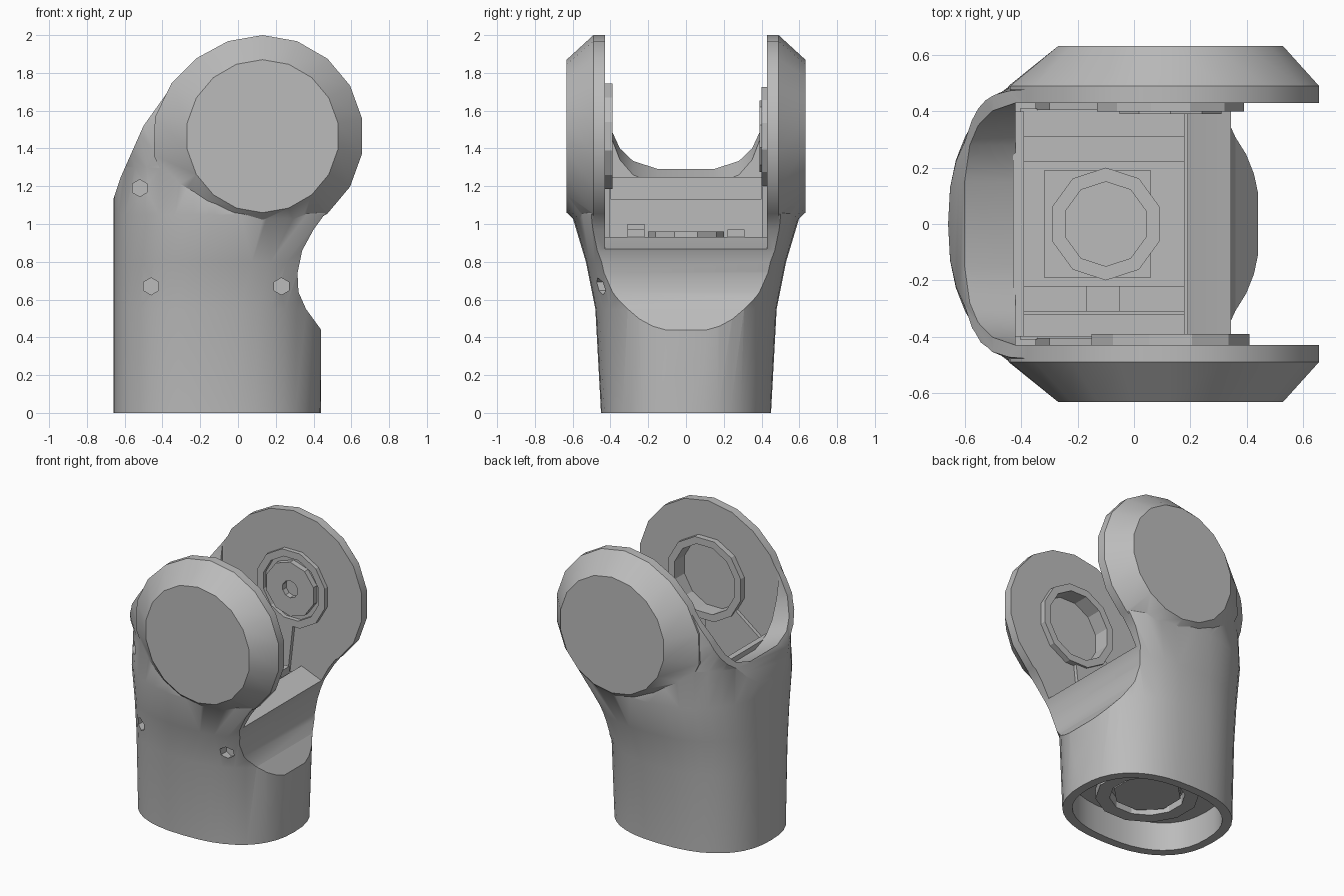
import bpy, bmesh, math
from mathutils import Vector

cube = bpy.data.objects.get("Cube")
if cube:
    bpy.data.objects.remove(cube, do_unlink=True)

grey = bpy.data.materials.new("light_grey")
grey.use_nodes = True
grey.diffuse_color = (0.5, 0.5, 0.5, 1)
grey.node_tree.nodes["Principled BSDF"].inputs["Base Color"].default_value = grey.diffuse_color

HUB = Vector((0.13, 0, 1.465))  # pivot of the fork
INNER = 0.43                    # inner face of each fork ear


def loft(name, rings):
    """Solid skinned through equal-length rings of points."""
    bm = bmesh.new()
    rows = [[bm.verts.new(p) for p in ring] for ring in rings]
    for a, b in zip(rows, rows[1:]):
        for i in range(len(a)):
            j = (i + 1) % len(a)
            bm.faces.new((a[i], a[j], b[j], b[i]))
    bm.faces.new(rows[0][::-1])
    bm.faces.new(rows[-1])
    bmesh.ops.recalc_face_normals(bm, faces=bm.faces)
    mesh = bpy.data.meshes.new(name)
    bm.to_mesh(mesh)
    bm.free()
    mesh.materials.append(grey)
    ob = bpy.data.objects.new(name, mesh)
    bpy.context.collection.objects.link(ob)
    return ob


def box(name, x0, x1, y0, y1, z0, z1):
    return loft(name, [[(x0, y0, z), (x1, y0, z), (x1, y1, z), (x0, y1, z)] for z in (z0, z1)])


def disc(name, centre, steps, sides, axis="Y", bulge=0.0):
    """Turned solid: steps are (position, radius); bulge stretches the wide steps toward the back wall."""
    rings = []
    for d, r in steps:
        ring = []
        for i in range(sides):
            t = math.tau * (i + 0.5) / sides
            rr = r
            if r > 0.5:
                rr += bulge * max(0, math.cos(t - math.radians(185))) ** 4
            u, v = rr * math.cos(t), rr * math.sin(t)
            ring.append(Vector(centre) + Vector((u, d, v) if axis == "Y" else (u, v, d)))
        rings.append(ring)
    return loft(name, rings)


def combine(target, tool, operation):
    mod = target.modifiers.new(operation.lower(), "BOOLEAN")
    mod.operation, mod.object, mod.solver = operation, tool, "EXACT"
    bpy.context.view_layer.objects.active = target
    bpy.ops.object.modifier_apply(modifier=mod.name)
    bpy.data.objects.remove(tool, do_unlink=True)


def oval(z, x0, x1, half_y, sides=40, n=2.4):
    ring = []
    for i in range(sides):
        t = math.tau * i / sides
        c, s = math.cos(t), math.sin(t)
        ring.append(((x0 + x1) / 2 + (x1 - x0) / 2 * math.copysign(abs(c) ** (2 / n), c),
                     half_y * math.copysign(abs(s) ** (2 / n), s), z))
    return ring


# Flared oval housing
sections = [(0, -0.66, 0.44, 0.45), (0.55, -0.66, 0.45, 0.48), (0.8, -0.66, 0.55, 0.53),
            (1.05, -0.66, 0.69, 0.605), (1.3, -0.66, 0.76, 0.59), (1.6, -0.84, 0.8, 0.52),
            (2.05, -0.9, 0.8, 0.46)]
housing = loft("housing", [oval(*s) for s in sections])

# Side outline: straight back, waist scoop and round head
outline = [(-0.7, -0.1), (0.44, -0.1), (0.44, 0.44), (0.36, 0.55), (0.32, 0.64), (0.315, 0.74),
           (0.34, 0.86), (0.4, 0.97)]
for i in range(15):
    a = math.radians(-45 + i * 170 / 14)
    outline.append((HUB.x + 0.515 * math.cos(a), HUB.z + 0.515 * math.sin(a)))
outline += [(-0.35, 1.73), (-0.5, 1.52), (-0.62, 1.25), (-0.66, 1.13), (-0.7, 1.0)]
combine(housing, loft("outline_cutter", [[(x, y, z) for x, z in outline] for y in (-0.8, 0.8)]), "INTERSECT")

# Chamfered round fork ears, drawn out toward the back wall
for s in (-1, 1):
    ear = disc("ear", HUB, [(s * 0.42, 0.535), (s * 0.49, 0.535), (s * 0.632, 0.405)], 18, bulge=0.05)
    combine(housing, ear, "UNION")

# Inner cavity with the low front lip
cavity = [(-0.42, 0.72), (0.19, 0.72), (0.19, 0.93), (0.34, 0.87), (1, 0.7), (1, 2.5), (-0.42, 2.5)]
combine(housing, loft("cavity_cutter", [[(x, y, z) for x, z in cavity] for y in (-INNER, INNER)]), "DIFFERENCE")

# Rounded notch across the back wall, sloping inward
half_u = [(0.15, 1.3), (0.28, 1.35), (0.35, 1.43), (0.4, 1.56), (0.43, 1.72), (0.43, 2.5)]
notch = half_u + [(-y, z) for y, z in reversed(half_u)]
combine(housing, loft("notch_cutter", [[(x, y, z - 0.45 * (x + 0.62)) for y, z in notch]
                                       for x in (-0.9, -0.4)]), "DIFFERENCE")

# Round socket under the foot
combine(housing, loft("socket_cutter", [oval(z, -0.6, 0.38, 0.39) for z in (-0.1, 0.2)]), "DIFFERENCE")

# Screw holes in the front
for x, z, depth in ((-0.52, 1.19, -0.33), (-0.46, 0.67, -0.34), (0.23, 0.67, -0.4)):
    combine(housing, disc("hole_cutter", (x, 0, z), [(-0.7, 0.045), (depth, 0.045)], 6), "DIFFERENCE")


def ring(name, centre, d0, d1, outer, inner, sides, axis="Y"):
    ob = disc(name, centre, [(d0, outer), (d1, outer)], sides, axis)
    e = 0.02 if d1 > d0 else -0.02
    combine(ob, disc("bore", centre, [(d0 - e, inner), (d1 + e, inner)], sides, axis), "DIFFERENCE")
    return ob


# Bearing seats on the inner faces of the ears
combine(housing, disc("recess_cutter", HUB, [(-0.5, 0.24), (-0.3, 0.24)], 12), "DIFFERENCE")
ring("front_bearing_ring", HUB, -0.44, -0.39, 0.29, 0.24, 12)
ring("back_bearing_ring", HUB, 0.44, 0.4, 0.27, 0.22, 12)
ring("back_bearing_hub", HUB, 0.44, 0.39, 0.19, 0.06, 10)

# Soft shading with crisp rims
bpy.ops.object.select_all(action="DESELECT")
bpy.context.view_layer.objects.active = housing
housing.select_set(True)
bpy.ops.object.shade_smooth_by_angle(angle=math.radians(28))

# Cable strips from the bearings down to the drive
for s, name in ((-1, "front_cable_strip"), (1, "back_cable_strip")):
    path = [(-0.35, 0.85), (0.1, 0.85), (0.14, 1.2), (-0.1, 1.3), (-0.3, 1.15)]
    loft(name, [[(x, s * y, z) for x, z in path] for y in (0.405, 0.435)])

# Drive unit inside the cavity
box("drive_block", -0.405, 0.18, -0.41, 0.41, 0.71, 0.88)
box("drive_centre_plate", -0.32, 0.06, -0.19, 0.19, 0.87, 0.92)
ring("drive_ring", (-0.1, 0, 0), 0.91, 0.96, 0.2, 0.15, 10, "Z")
box("drive_cross_bar", -0.43, -0.39, -0.4, 0.4, 1.13, 1.25)
for s, name in ((-1, "front_rail"), (1, "back_rail")):
    y0, y1 = sorted((s * 0.22, s * 0.31))
    box(name, -0.4, 0.18, y0, y1, 0.87, 0.97)
box("rail_clip", -0.17, -0.05, -0.31, -0.22, 0.96, 1.0)
box("low_rail", -0.4, 0.18, -0.4, -0.32, 0.87, 0.92)

# Collar and hub under the foot
ring("socket_collar", (-0.11, 0, 0), 0.13, 0.21, 0.33, 0.24, 12, "Z")
disc("socket_hub", (-0.11, 0, 0), [(0.15, 0.22), (0.21, 0.22)], 8, "Z")
